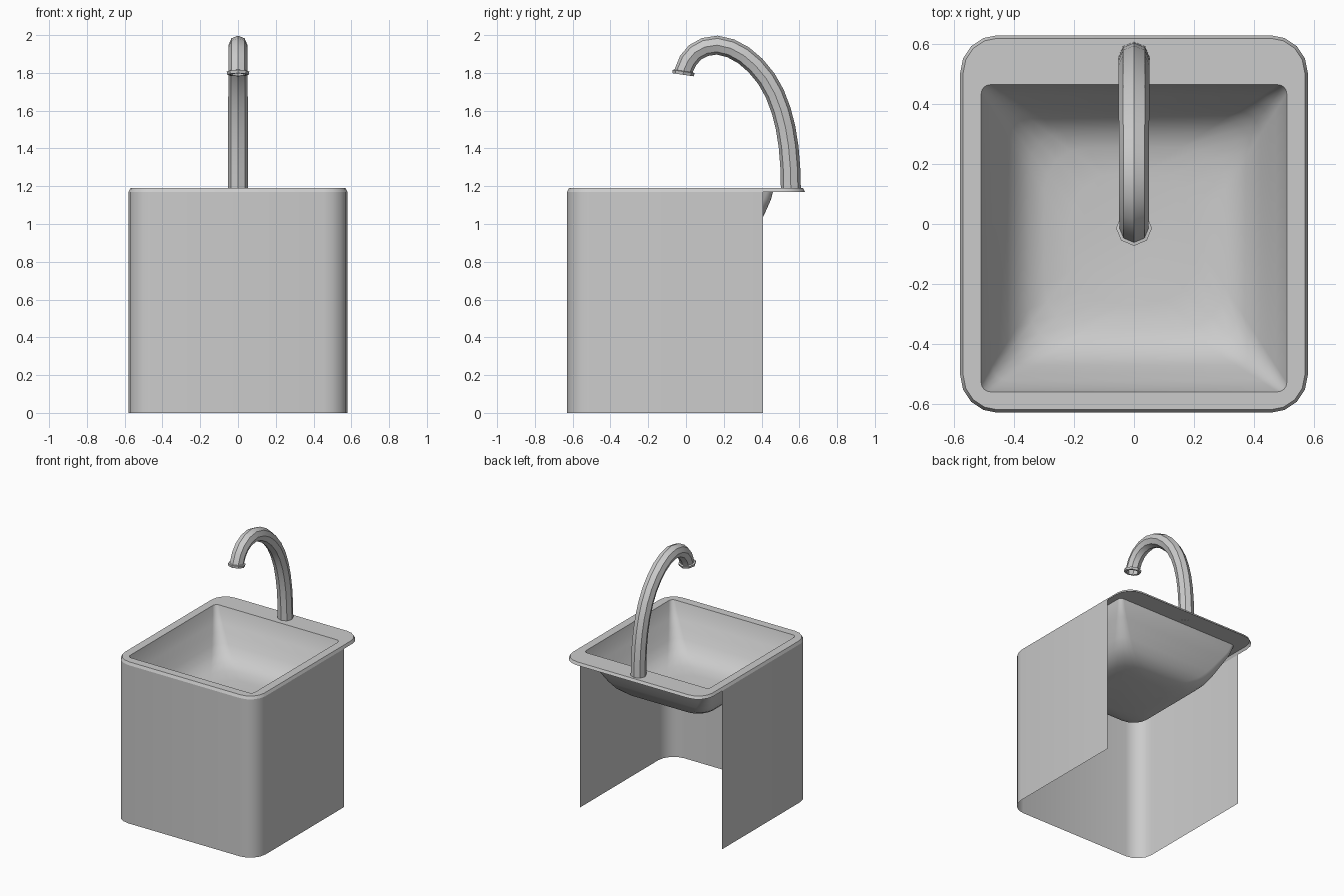
import bpy, math
from mathutils import Vector

if "Cube" in bpy.data.objects:
    bpy.data.objects.remove(bpy.data.objects["Cube"])


def make(name, verts, faces, angle=35):
    me = bpy.data.meshes.new(name)
    me.from_pydata([tuple(v) for v in verts], [], faces)
    ob = bpy.data.objects.new(name, me)
    bpy.context.collection.objects.link(ob)
    bpy.ops.object.select_all(action='DESELECT')
    ob.select_set(True)
    bpy.context.view_layer.objects.active = ob
    bpy.ops.object.shade_smooth_by_angle(angle=math.radians(angle))
    return ob


def rounded_rect(x, y0, y1, r, z, seg=4):
    # counter-clockwise loop starting at the right front corner
    pts = []
    corners = [(x - r, y0 + r, -90), (x - r, y1 - r, 0),
               (-x + r, y1 - r, 90), (-x + r, y0 + r, 180)]
    for cx, cy, a0 in corners:
        for i in range(seg + 1):
            a = math.radians(a0 + 90 * i / seg)
            pts.append(Vector((cx + r * math.cos(a), cy + r * math.sin(a), z)))
    return pts


def bridge(rings):
    n = len(rings[0])
    verts = [v for ring in rings for v in ring]
    faces = [(j * n + i, j * n + (i + 1) % n, (j + 1) * n + (i + 1) % n, (j + 1) * n + i)
             for j in range(len(rings) - 1) for i in range(n)]
    return verts, faces


# rim: bevelled lip and flat deck around the basin opening
rim = [rounded_rect(.58, -.63, .63, .125, 1.17),
       rounded_rect(.57, -.62, .62, .115, 1.19),
       rounded_rect(.51, -.56, .465, .03, 1.19)]
make("rim", *bridge(rim), angle=50)

# basin: rings shrinking and rounding towards the floor (inset, height)
basin = []
for d, z in [(0, 1.19), (.015, 1.13), (.037, 1.08), (.06, 1.03), (.088, .97),
             (.118, .92), (.16, .88), (.21, .857), (.29, .845)]:
    basin.append(rounded_rect(.51 - d, -.56 + d, .465 - d, .03 + d * .55, z))
verts, faces = bridge(basin)
n = len(basin[0])
faces.append(tuple(range(len(verts) - n, len(verts))))
make("basin", verts, faces, angle=60)

# cabinet: thin three-sided sheet, open at the back and bottom
loop = rounded_rect(.58, -.63, .63, .125, 0)
path = [Vector((-.58, .408, 0))] + loop[-5:] + loop[:5] + [Vector((.58, .408, 0))]
top = Vector((0, 0, 1.17))
m = len(path)
make("cabinet", path + [p + top for p in path],
     [(i, i + 1, m + i + 1, m + i) for i in range(m - 1)])

# faucet: octagonal tube swept along a gooseneck path (y, z)
neck = [(.555, 1.19), (.552, 1.30), (.543, 1.41), (.527, 1.51), (.504, 1.60),
        (.470, 1.69), (.425, 1.77), (.367, 1.84), (.305, 1.893), (.237, 1.93),
        (.165, 1.947), (.10, 1.937), (.047, 1.908), (.011, 1.865), (-.013, 1.81)]
pts = [Vector((0, y, z)) for y, z in neck]


def octagon(c, t, r):
    side = Vector((1, 0, 0))
    up = t.normalized().cross(side)
    return [c + r * (math.cos(k * math.pi / 4) * side + math.sin(k * math.pi / 4) * up)
            for k in range(8)]


rings = []
for i, p in enumerate(pts):
    t = pts[min(i + 1, len(pts) - 1)] - pts[max(i - 1, 0)]
    if i == len(pts) - 1:
        t = Vector((0, -.15, -1))
    rings.append(octagon(p, t, .053 - .004 * i / (len(pts) - 1)))
make("faucet_neck", *bridge(rings), angle=30)

# spout collar: flared ring at the tip with a recessed outlet
t = Vector((0, -.15, -1)).normalized()
tip = [octagon(pts[-1] + t * d, t, r)
       for d, r in [(0, .049), (.003, .060), (.02, .057), (.02, .042), (-.03, .038)]]
verts, faces = bridge(tip)
faces.append(tuple(range(len(verts) - 8, len(verts))))
make("spout_collar", verts, faces, angle=30)
